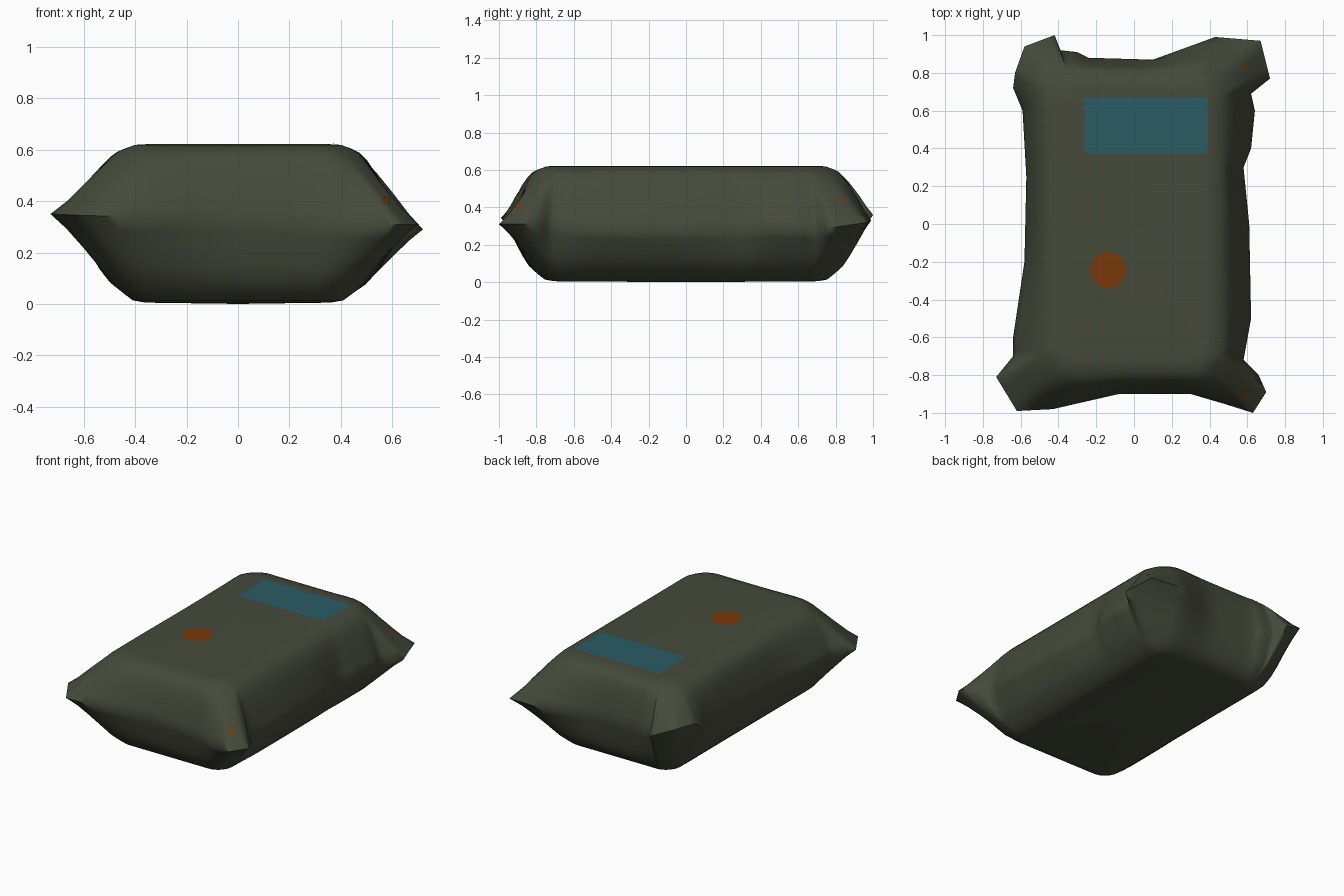
import bpy, bmesh, math
from mathutils import Vector
from mathutils.bvhtree import BVHTree

if "Cube" in bpy.data.objects:
    bpy.data.objects.remove(bpy.data.objects["Cube"])


def material(name, rgb):
    m = bpy.data.materials.new(name)
    m.diffuse_color = (*rgb, 1)
    m.use_nodes = True
    m.node_tree.nodes["Principled BSDF"].inputs["Base Color"].default_value = m.diffuse_color
    return m


OLIVE = material("olive cloth", (0.061, 0.069, 0.043))
BLUE = material("faded blue", (0.023, 0.108, 0.129))
ORANGE = material("rust orange", (0.19, 0.042, 0.003))

# crumpled seam running round the bag: x, y, z
SEAM = [(-.58, .94, .43), (-.42, 1.0, .36), (-.39, .92, .34), (-.30, .91, .33),
        (-.24, .88, .33), (.10, .87, .33), (.43, .99, .33), (.67, .97, .32),
        (.72, .77, .29), (.62, .69, .27), (.64, .60, .28), (.62, .40, .28),
        (.58, .30, .27), (.61, 0, .265), (.62, -.50, .27), (.58, -.72, .30),
        (.66, -.80, .31), (.70, -.89, .31), (.63, -1.0, .31), (.47, -.95, .29),
        (.30, -.90, .31), (-.08, -.90, .33), (-.43, -.98, .34), (-.62, -.99, .345),
        (-.73, -.81, .35), (-.64, -.70, .33), (-.64, -.60, .32), (-.58, -.20, .31),
        (-.57, .25, .32), (-.59, .60, .35), (-.64, .72, .37), (-.63, .80, .43)]
STEPS = 4
outline = []
for i, a in enumerate(SEAM):
    b = SEAM[(i + 1) % len(SEAM)]
    outline += [Vector(a).lerp(Vector(b), k / STEPS) for k in range(STEPS)]

R = .15     # corner radius where the walls begin


def inner(p, r):
    """Point of the rounded rectangle that lies inside a seam point."""
    c = Vector((max(-.30, min(.30, p.x)), max(-.645, min(.645, p.y))))
    return c + (p.xy - c).normalized() * r


# bag: rings from the flat base out to the seam and in to the flat top
bm = bmesh.new()
rings = []


def flat_ring(r, z):
    rings.append([bm.verts.new((*inner(p, r), z)) for p in outline])


def wall_ring(t, f, z):
    """Walls bulge along the sides and run straight out to the corners."""
    ring = []
    for p in outline:
        start = inner(p, R)
        power = max(.5, min(.95, .5 + ((p.xy - start).length - .14) * 2.4))
        xy = start.lerp(p.xy, t ** power)
        ring.append(bm.verts.new((*xy, p.z + (z - p.z) * f)))
    rings.append(ring)


flat_ring(.06, 0.005)
flat_ring(.11, .014)
for t, f in ((0, 1), (.12, .87), (.3, .68), (.55, .42), (.8, .17)):
    wall_ring(t, f, .045)
wall_ring(1, 0, 0)
for t, f in ((.8, .18), (.55, .45), (.3, .71), (.12, .89), (.03, .97)):
    wall_ring(t, f, .60)
flat_ring(.14, .605)
flat_ring(.10, .619)
flat_ring(.05, .622)

for lo, hi in zip(rings, rings[1:]):
    for i in range(len(lo)):
        j = (i + 1) % len(lo)
        bm.faces.new((lo[i], lo[j], hi[j], hi[i]))
# slightly sagging base and flat top
for ring, z in ((rings[0], 0.0), (rings[-1], .622)):
    mid = bm.verts.new((0, 0, z))
    for i in range(len(ring)):
        bm.faces.new((ring[i], ring[(i + 1) % len(ring)], mid))
# relax the creases in the cloth, leaving the seam crisp
seam = set(rings[7])
for _ in range(2):
    bmesh.ops.smooth_vert(bm, verts=[v for r in rings[2:13] for v in r if v not in seam],
                          factor=.4, use_axis_x=True, use_axis_y=True, use_axis_z=True)
bmesh.ops.recalc_face_normals(bm, faces=bm.faces)
bm.normal_update()
tree = BVHTree.FromBMesh(bm)


def finish(bm, name, mat):
    me = bpy.data.meshes.new(name)
    bm.to_mesh(me)
    bm.free()
    me.materials.append(mat)
    ob = bpy.data.objects.new(name, me)
    bpy.context.collection.objects.link(ob)
    bpy.ops.object.select_all(action='DESELECT')
    ob.select_set(True)
    bpy.context.view_layer.objects.active = ob
    bpy.ops.object.shade_smooth_by_angle(angle=math.radians(65))


finish(bm, "bag", OLIVE)


def patch(name, mat, make, origin, direction):
    """Flat shape in x-y, dropped onto the bag along a direction."""
    d = Vector(direction).normalized()
    rot = (-d).to_track_quat('Z', 'Y')
    b = bmesh.new()
    make(b)
    for v in b.verts:
        start = Vector(origin) + rot @ v.co - d * 2
        hit, normal, *_ = tree.ray_cast(start, d)
        v.co = hit + normal * .003 if hit else start + d * 2
    finish(b, name, mat)


def rectangle(b):
    bmesh.ops.create_grid(b, x_segments=12, y_segments=6, size=1)
    bmesh.ops.scale(b, vec=(.325, .148, 1), verts=b.verts)


def disc(r):
    return lambda b: bmesh.ops.create_circle(b, cap_ends=True, cap_tris=True,
                                             segments=24, radius=r)


# painted marks
patch("label", BLUE, rectangle, (.063, .52, .62), (0, 0, -1))
patch("round_mark", ORANGE, disc(.095), (-.137, -.245, .62), (0, 0, -1))
patch("back_corner_dot", ORANGE, disc(.016), (.585, .835, .43), (-1, 0, -1))
patch("front_corner_dot", ORANGE, disc(.014), (.575, -.93, .40), (0, 1, 0))
